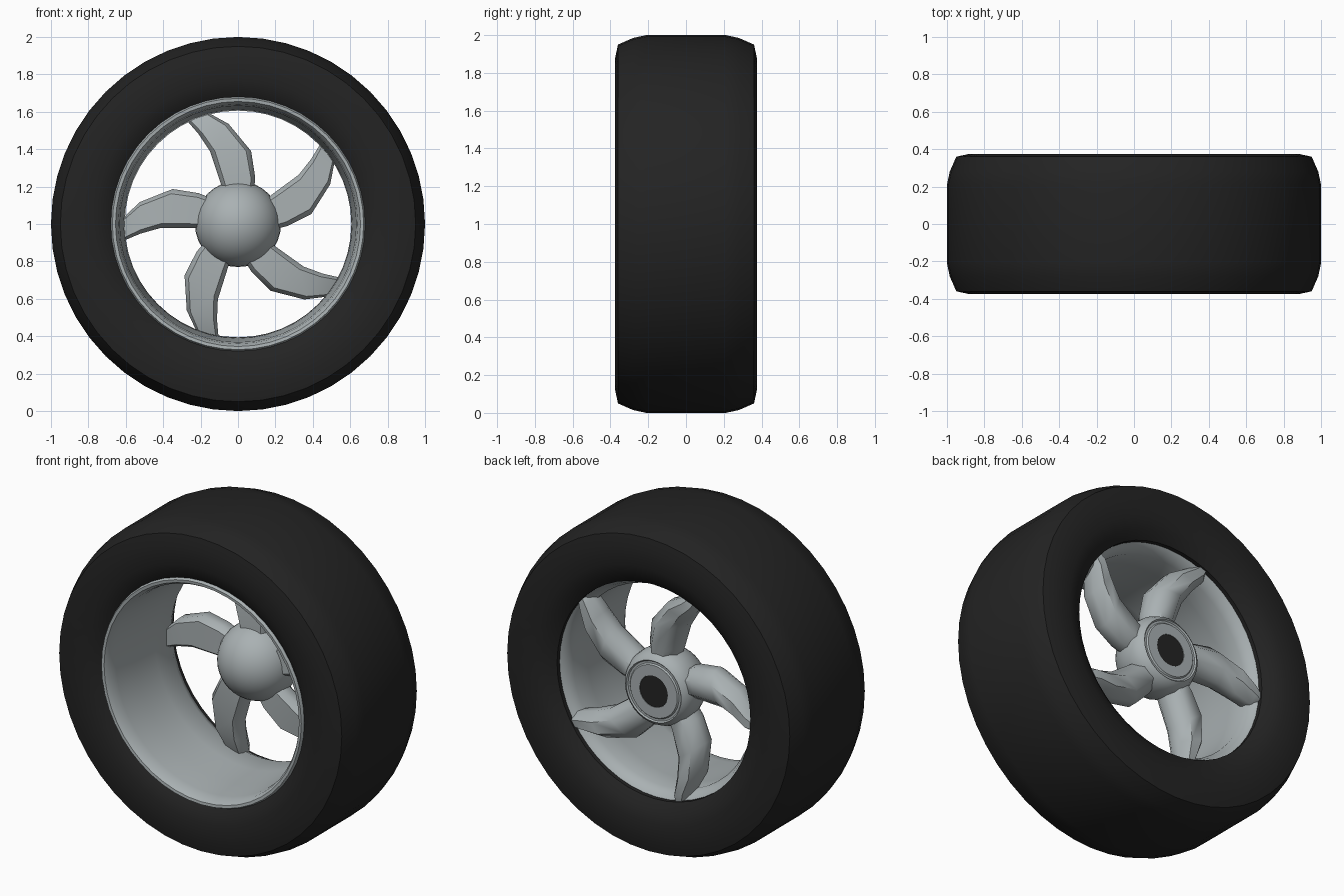
import bpy, bmesh, math
from mathutils import Vector, Matrix

if "Cube" in bpy.data.objects:
    bpy.data.objects.remove(bpy.data.objects["Cube"])

CENTRE = Vector((0, 0, 1))


def material(name, colour):
    m = bpy.data.materials.new(name)
    m.use_nodes = True
    m.diffuse_color = colour
    bsdf = m.node_tree.nodes["Principled BSDF"]
    bsdf.inputs["Base Color"].default_value = colour
    bsdf.inputs["Roughness"].default_value = 0.6
    return m


rubber = material("black rubber", (0.017, 0.017, 0.017, 1))
metal = material("silver metal", (0.40, 0.44, 0.45, 1))


def finish(name, bm, mat, angle):
    bmesh.ops.recalc_face_normals(bm, faces=bm.faces)
    mesh = bpy.data.meshes.new(name)
    bm.to_mesh(mesh)
    bm.free()
    ob = bpy.data.objects.new(name, mesh)
    ob.location = CENTRE
    bpy.context.collection.objects.link(ob)
    mesh.materials.append(mat)
    bpy.ops.object.select_all(action="DESELECT")
    ob.select_set(True)
    bpy.context.view_layer.objects.active = ob
    bpy.ops.object.shade_smooth_by_angle(angle=math.radians(angle))
    return ob


def lathe(name, profile, mat, segments=48, closed=True, angle=40):
    """Turn a (radius, y) profile around the axle."""
    bm = bmesh.new()
    pts = [bm.verts.new((0, y, r)) for r, y in profile]
    pairs = list(zip(pts, pts[1:] + pts[:1])) if closed else list(zip(pts, pts[1:]))
    edges = [bm.edges.new(p) for p in pairs]
    bmesh.ops.spin(bm, geom=pts + edges, axis=(0, 1, 0), cent=(0, 0, 0),
                   angle=math.tau, steps=segments, use_duplicate=False)
    bmesh.ops.remove_doubles(bm, verts=bm.verts, dist=0.0005)
    return finish(name, bm, mat, angle)


# Tyre: half of the section, mirrored front to back
half = [(0.65, 0.31), (0.70, 0.35), (0.77, 0.372), (0.88, 0.375),
        (0.95, 0.36), (0.985, 0.28), (1.0, 0.21)]
lathe("tyre", half + [(r, -y) for r, y in reversed(half)], rubber)

# Rim: rolled front lip and a barrel that narrows to the back
lathe("rim", [(0.66, -0.30), (0.68, -0.335), (0.672, -0.352), (0.655, -0.35),
              (0.64, -0.325), (0.632, -0.27), (0.622, -0.1), (0.612, 0.08),
              (0.606, 0.22), (0.63, 0.27), (0.65, 0.285), (0.665, 0.27)], metal)

# Hub: domed front, chamfered back with a raised ring and a bore
HUB_R, HUB_Y = 0.23, 0.2
dome = [(HUB_R * math.sin(math.radians(a)), HUB_Y - HUB_R * math.cos(math.radians(a)))
        for a in range(0, 91, 10)]
lathe("hub", dome + [(0.225, 0.25), (0.205, 0.295), (0.185, 0.31), (0.178, 0.302),
                     (0.165, 0.302), (0.158, 0.31), (0.095, 0.31), (0.095, 0.28), (0, 0.28)],
      metal, segments=32, closed=False, angle=35)
lathe("axle_bore", [(0, 0.285), (0.094, 0.285), (0.094, 0.308), (0, 0.308)], rubber,
      segments=32, closed=False)

# Spokes: chamfered section swept through (left edge, right edge, front y, back y)
stations = [((-0.07, 0.15), (0.085, 0.16), 0.12, 0.27),
            ((-0.10, 0.24), (0.092, 0.25), 0.12, 0.28),
            ((-0.15, 0.39), (0.07, 0.39), 0.13, 0.29),
            ((-0.21, 0.48), (-0.05, 0.535), 0.15, 0.305),
            ((-0.275, 0.555), (-0.15, 0.59), 0.18, 0.31),
            ((-0.285, 0.59), (-0.20, 0.62), 0.20, 0.30)]
# Section corners as (across, depth) fractions
section = [(0.12, 0), (0.88, 0), (1, 0.2), (1, 0.6), (0.72, 1), (0.28, 1), (0, 0.6), (0, 0.2)]


def spoke(index):
    bm = bmesh.new()
    rings = []
    for left, right, front, back in stations:
        a = Vector((left[0], front, left[1]))
        b = Vector((right[0], front, right[1]))
        rings.append([bm.verts.new(a.lerp(b, u) + Vector((0, (back - front) * v, 0)))
                      for u, v in section])
    n = len(section)
    for lo, hi in zip(rings, rings[1:]):
        for i in range(n):
            j = (i + 1) % n
            bm.faces.new((lo[i], lo[j], hi[j], hi[i]))
    bm.faces.new(rings[0])
    bm.faces.new(rings[-1])
    turn = Matrix.Rotation(math.tau * index / 5, 3, "Y")
    bmesh.ops.rotate(bm, verts=bm.verts, cent=(0, 0, 0), matrix=turn)
    finish(f"spoke_{index + 1}", bm, metal, 50)


for i in range(5):
    spoke(i)
